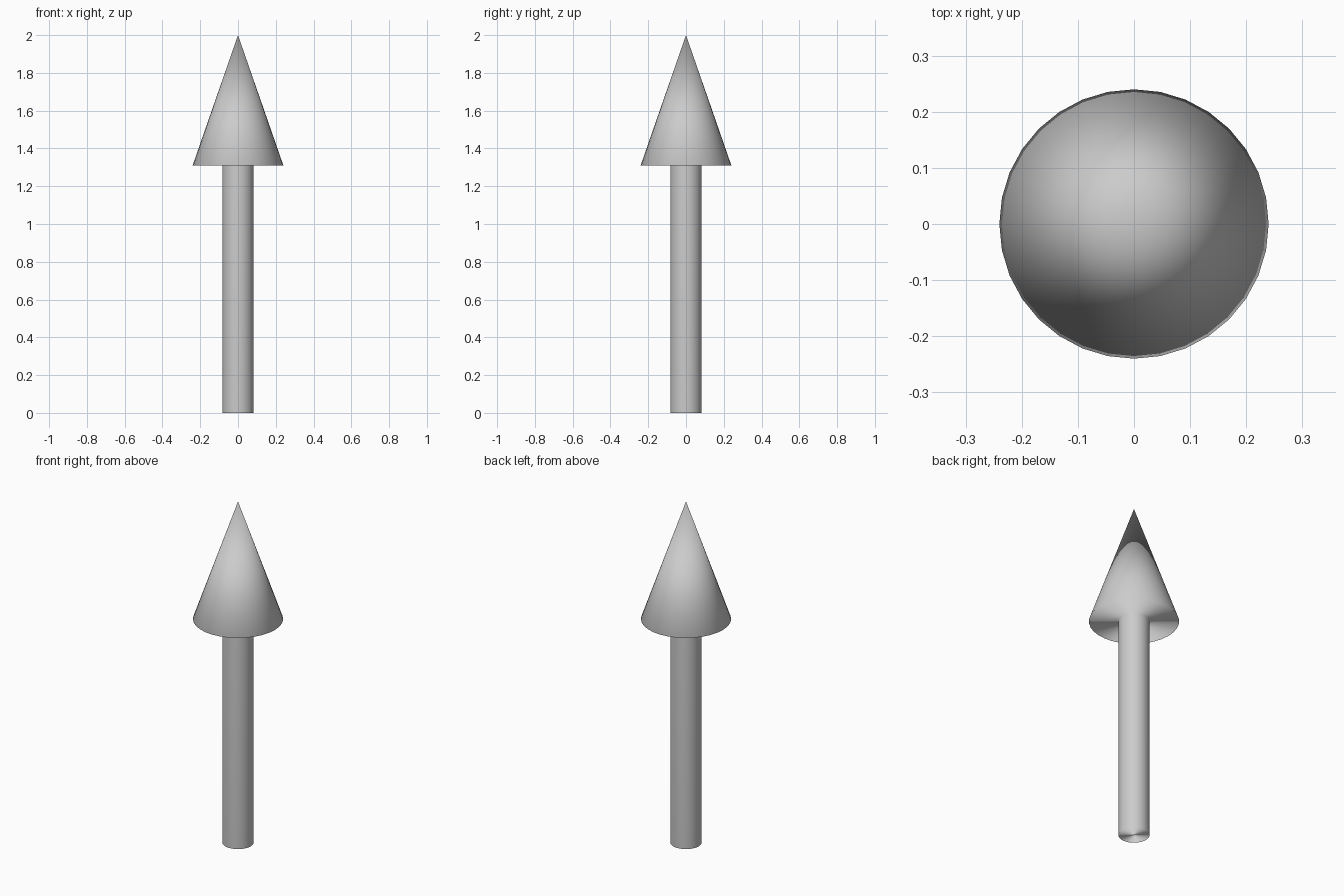
import bpy, bmesh, math
from mathutils import Vector

if "Cube" in bpy.data.objects:
    bpy.data.objects.remove(bpy.data.objects["Cube"])

SIDES = 32
SHAFT_R, HEAD_R = 0.083, 0.24
HEAD_Z, TOP = 1.311, 2.0


def make_part(name, bottom_r, top_r, z0, z1):
    """Closed cylinder or cone whose side shading runs on over the caps."""
    bm = bmesh.new()
    bmesh.ops.create_cone(bm, cap_ends=True, segments=SIDES,
                          radius1=bottom_r, radius2=top_r, depth=z1 - z0)
    bmesh.ops.translate(bm, verts=bm.verts, vec=(0, 0, (z0 + z1) / 2))
    bmesh.ops.remove_doubles(bm, verts=bm.verts, dist=1e-5)
    for f in bm.faces:
        f.smooth = True
    mesh = bpy.data.meshes.new(name)
    bm.to_mesh(mesh)
    bm.free()

    # Rims point outwards, a tip points straight up
    normals = []
    for v in mesh.vertices:
        out = Vector((v.co.x, v.co.y, 0))
        if out.length < 1e-4:
            normals.append(Vector((0, 0, 1)))
        else:
            tilt = -0.02 if v.co.z < (z0 + z1) / 2 else 0.02
            normals.append((out.normalized() + Vector((0, 0, tilt))).normalized())
    mesh.normals_split_custom_set_from_vertices(normals)
    bpy.context.collection.objects.link(bpy.data.objects.new(name, mesh))


# Straight shaft, then the pointed head
make_part("arrow_shaft", SHAFT_R, SHAFT_R, 0, HEAD_Z)
make_part("arrow_head", HEAD_R, 0, HEAD_Z, TOP)
